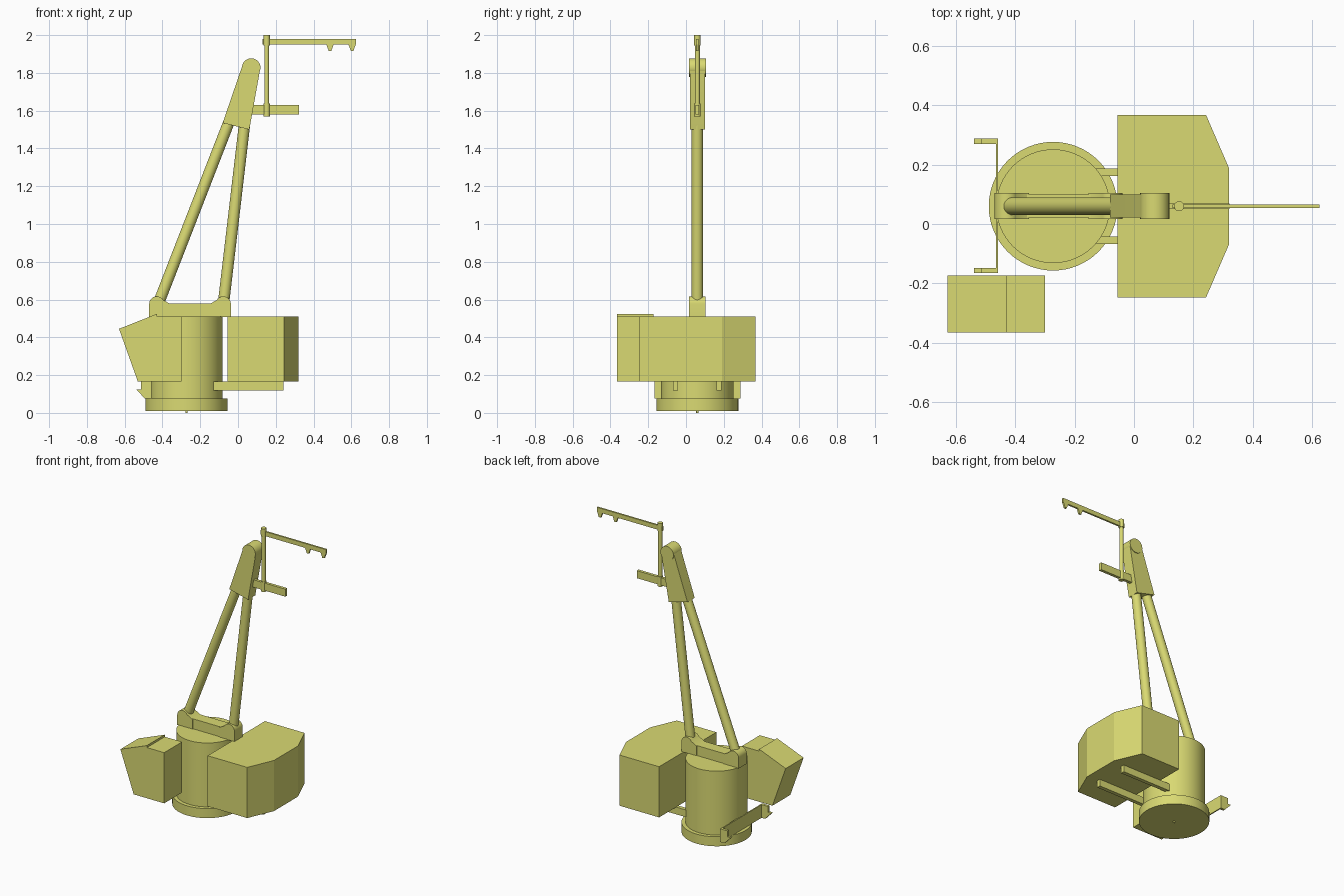
import bpy, bmesh, math
from mathutils import Vector

cube = bpy.data.objects.get("Cube")
if cube:
    bpy.data.objects.remove(cube, do_unlink=True)

paint = bpy.data.materials.new("crane_yellow")
paint.use_nodes = True
COLOUR = (0.7, 0.7, 0.17, 1)
paint.diffuse_color = COLOUR
paint.node_tree.nodes["Principled BSDF"].inputs["Base Color"].default_value = COLOUR

AXIS_Y = 0.06      # centre plane of the boom
COLUMN_X = -0.273  # slewing axis


def finish(name, bm, smooth=False):
    bmesh.ops.recalc_face_normals(bm, faces=bm.faces)
    mesh = bpy.data.meshes.new(name)
    bm.to_mesh(mesh)
    bm.free()
    mesh.materials.append(paint)
    obj = bpy.data.objects.new(name, mesh)
    bpy.context.collection.objects.link(obj)
    if smooth:
        bpy.ops.object.select_all(action='DESELECT')
        obj.select_set(True)
        bpy.context.view_layer.objects.active = obj
        bpy.ops.object.shade_smooth_by_angle(angle=math.radians(35))
    return obj


def prism(name, profile, low, high, along="y", smooth=False):
    """Extrude an xz profile along y, or an xy profile along z."""
    bm = bmesh.new()
    place = (lambda a, b: (a, low, b)) if along == "y" else (lambda a, b: (a, b, low))
    face = bm.faces.new([bm.verts.new(place(a, b)) for a, b in profile])
    new = bmesh.ops.extrude_face_region(bm, geom=[face])["geom"]
    shift = Vector((0, high - low, 0) if along == "y" else (0, 0, high - low))
    bmesh.ops.translate(bm, vec=shift, verts=[v for v in new if isinstance(v, bmesh.types.BMVert)])
    return finish(name, bm, smooth)


def box(name, x0, x1, y0, y1, z0, z1):
    return prism(name, [(x0, z0), (x1, z0), (x1, z1), (x0, z1)], y0, y1)


def rod(name, start, end, radius, sides=32):
    start, end = Vector(start), Vector(end)
    bm = bmesh.new()
    bmesh.ops.create_cone(bm, cap_ends=True, segments=sides, radius1=radius,
                          radius2=radius, depth=(end - start).length)
    turn = (end - start).to_track_quat('Z', 'Y').to_matrix()
    bmesh.ops.rotate(bm, verts=bm.verts, matrix=turn)
    bmesh.ops.translate(bm, verts=bm.verts, vec=(start + end) / 2)
    return finish(name, bm, True)


def arc(cx, cz, radius, first, last, steps=12):
    angles = [math.radians(first + (last - first) * i / steps) for i in range(steps + 1)]
    return [(cx + radius * math.cos(a), cz + radius * math.sin(a)) for a in angles]


# Pedestal and slewing column
def upright(name, radius, z0, z1, sides=64):
    return rod(name, (COLUMN_X, AXIS_Y, z0), (COLUMN_X, AXIS_Y, z1), radius, sides)


upright("centre_pin", 0.006, 0, 0.02, 12)
upright("base_ring", 0.217, 0.01, 0.075)
upright("slewing_column", 0.192, 0.07, 0.51)

# Machinery house with chamfered rear corners, on two beams
half = [(-0.055, 0.308), (0.243, 0.308), (0.32, 0.13)]
house = [(x, AXIS_Y + y) for x, y in half] + [(x, AXIS_Y - y) for x, y in reversed(half)]
prism("machinery_house", house, 0.165, 0.51, "z")
for side, offset in (("left", -0.115), ("right", 0.115)):
    y = AXIS_Y + offset
    box("support_beam_" + side, -0.13, 0.24, y - 0.013, y + 0.013, 0.118, 0.167)

# Operator cab with a raked windscreen and raised roof
prism("operator_cab", [(-0.30, 0.165), (-0.53, 0.165), (-0.63, 0.445),
                       (-0.43, 0.524), (-0.43, 0.51), (-0.30, 0.51)], -0.366, -0.173)

# Side rail plate with hooked end brackets
box("rail_plate", -0.466, -0.458, -0.166, 0.288, 0.075, 0.165)
bracket = [(-0.458, 0.165), (-0.514, 0.165), (-0.514, 0.125),
           (-0.54, 0.125), (-0.492, 0.075), (-0.458, 0.075)]
for side, y in (("front", -0.166), ("back", 0.27)):
    prism("rail_bracket_" + side, bracket, y, y + 0.018)

# Boom foot: cross bar with a rounded lug at each end
box("boom_foot_bar", -0.46, -0.05, 0.022, 0.1, 0.508, 0.578)
for side, x, sign in (("rear", -0.43, 1), ("front", -0.078, -1)):
    shape = [(0.075, 0.508), (0.075, 0.575)] + arc(0, 0.577, 0.04, 30, 180) + [(-0.04, 0.508)]
    prism("boom_lug_" + side, [(x + sign * a, z) for a, z in shape], 0.017, 0.104, smooth=True)

# Two boom tubes meeting in the head
rod("rear_boom_tube", (-0.425, AXIS_Y, 0.57), (-0.04, AXIS_Y, 1.56), 0.03)
rod("front_boom_tube", (-0.078, AXIS_Y, 0.57), (0.036, AXIS_Y, 1.54), 0.03)

# Boom head: tapered block with a sheave drum at the tip
prism("boom_head", [(-0.081, 1.535), (0.06, 1.5)] + arc(0.07, 1.828, 0.048, -10, 165), 0.022, 0.1,
      smooth=True)
rod("sheave_drum", (0.07, 0.017, 1.828), (0.07, 0.105, 1.828), 0.049)

# Bracket, mast and top arm with two small hangers
box("mast_bracket", 0.06, 0.322, 0.05, 0.07, 1.58, 1.631)
MAST_X = 0.152
rod("mast", (MAST_X, AXIS_Y, 1.57), (MAST_X, AXIS_Y, 2.0), 0.013, 20)
for name, z0, z1 in (("lower_collar", 1.57, 1.638), ("upper_collar", 1.945, 2.0)):
    rod(name, (MAST_X, AXIS_Y, z0), (MAST_X, AXIS_Y, z1), 0.017, 20)
box("top_arm", 0.13, 0.626, 0.054, 0.066, 1.95, 1.98)
for name, x in (("inner_hanger", 0.487), ("outer_hanger", 0.604)):
    prism(name, [(x - 0.02, 1.952), (x - 0.007, 1.917), (x + 0.007, 1.917), (x + 0.02, 1.952)],
          0.054, 0.066)
